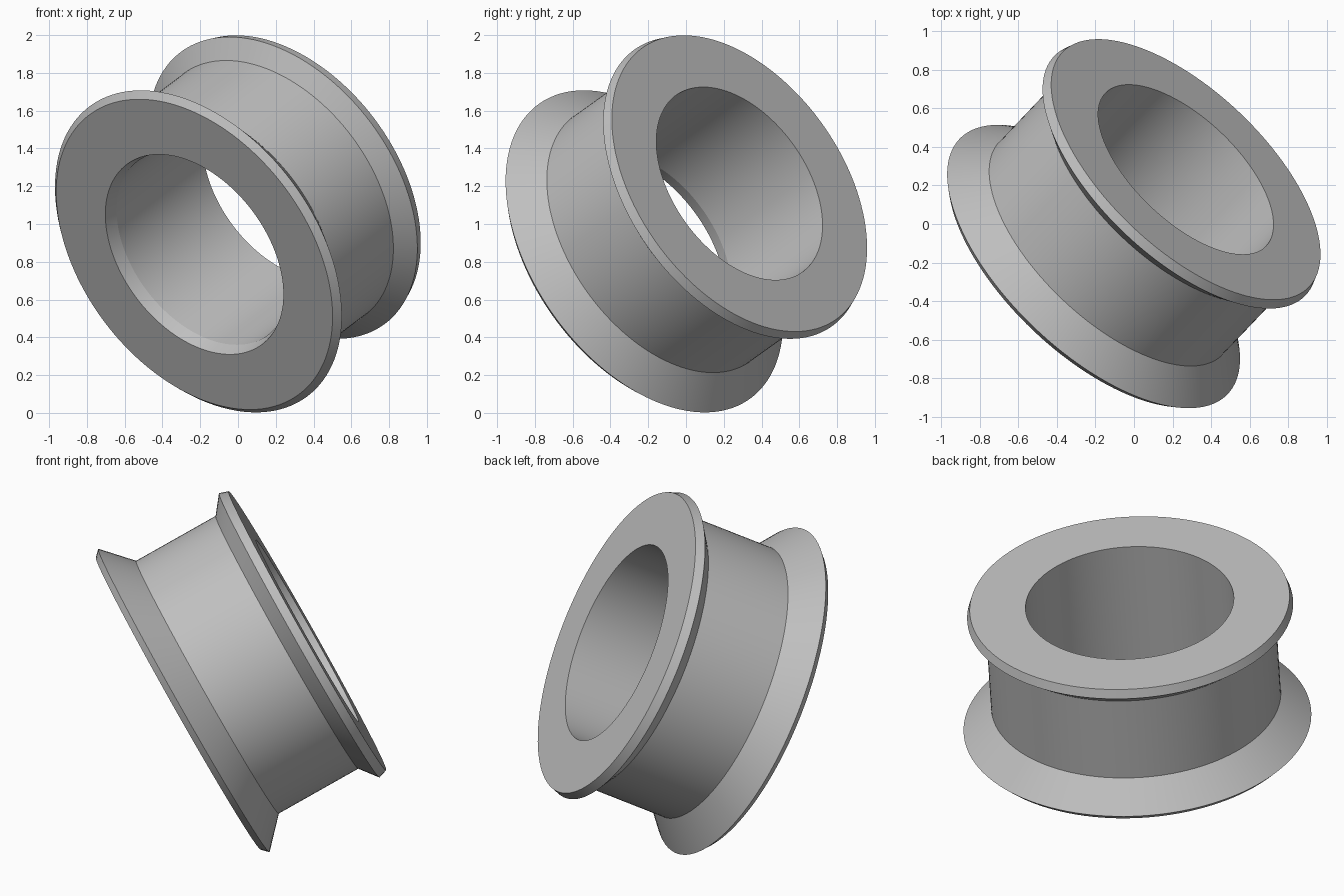
import bpy, bmesh, math
from mathutils import Vector

cube = bpy.data.objects.get("Cube")
if cube:
    bpy.data.objects.remove(cube, do_unlink=True)

SIDES = 128
AXIS = Vector((0.612, 0.644, 0.46)).normalized()
FRONT_CENTRE = Vector((-0.231, -0.243, 0.839))

# Closed cross-section: (distance along axis, radius)
profile = [
    (0.0, 0.596), (0.0, 0.925),        # front face
    (0.035, 0.96),                     # front rim bevel
    (0.184, 0.80), (0.688, 0.80),      # flared flange into the barrel
    (0.766, 0.90), (0.817, 0.883),     # back flange and rim
    (0.817, 0.575), (0.07, 0.575),     # back face, bore, lead-in taper
]

# Grey plastic
grey = bpy.data.materials.new("plain grey")
grey.use_nodes = True
colour = (0.53, 0.53, 0.53, 1)
grey.diffuse_color = colour
grey.node_tree.nodes["Principled BSDF"].inputs["Base Color"].default_value = colour

# Revolve the cross-section into the flanged bushing
bm = bmesh.new()
rings = []
for depth, radius in profile:
    ring = []
    for i in range(SIDES):
        a = 2 * math.pi * i / SIDES
        ring.append(bm.verts.new((radius * math.cos(a), radius * math.sin(a), depth)))
    rings.append(ring)
for ring, following in zip(rings, rings[1:] + rings[:1]):
    for i in range(SIDES):
        j = (i + 1) % SIDES
        bm.faces.new((ring[i], ring[j], following[j], following[i]))
bmesh.ops.recalc_face_normals(bm, faces=bm.faces)
mesh = bpy.data.meshes.new("flanged_bushing")
bm.to_mesh(mesh)
bm.free()
mesh.materials.append(grey)

# Tilt it onto its axis
bushing = bpy.data.objects.new("flanged_bushing", mesh)
bpy.context.collection.objects.link(bushing)
bushing.rotation_euler = AXIS.to_track_quat('Z', 'Y').to_euler()
bushing.location = FRONT_CENTRE

bpy.ops.object.select_all(action='DESELECT')
bushing.select_set(True)
bpy.context.view_layer.objects.active = bushing
bpy.ops.object.shade_smooth_by_angle(angle=math.radians(15))
